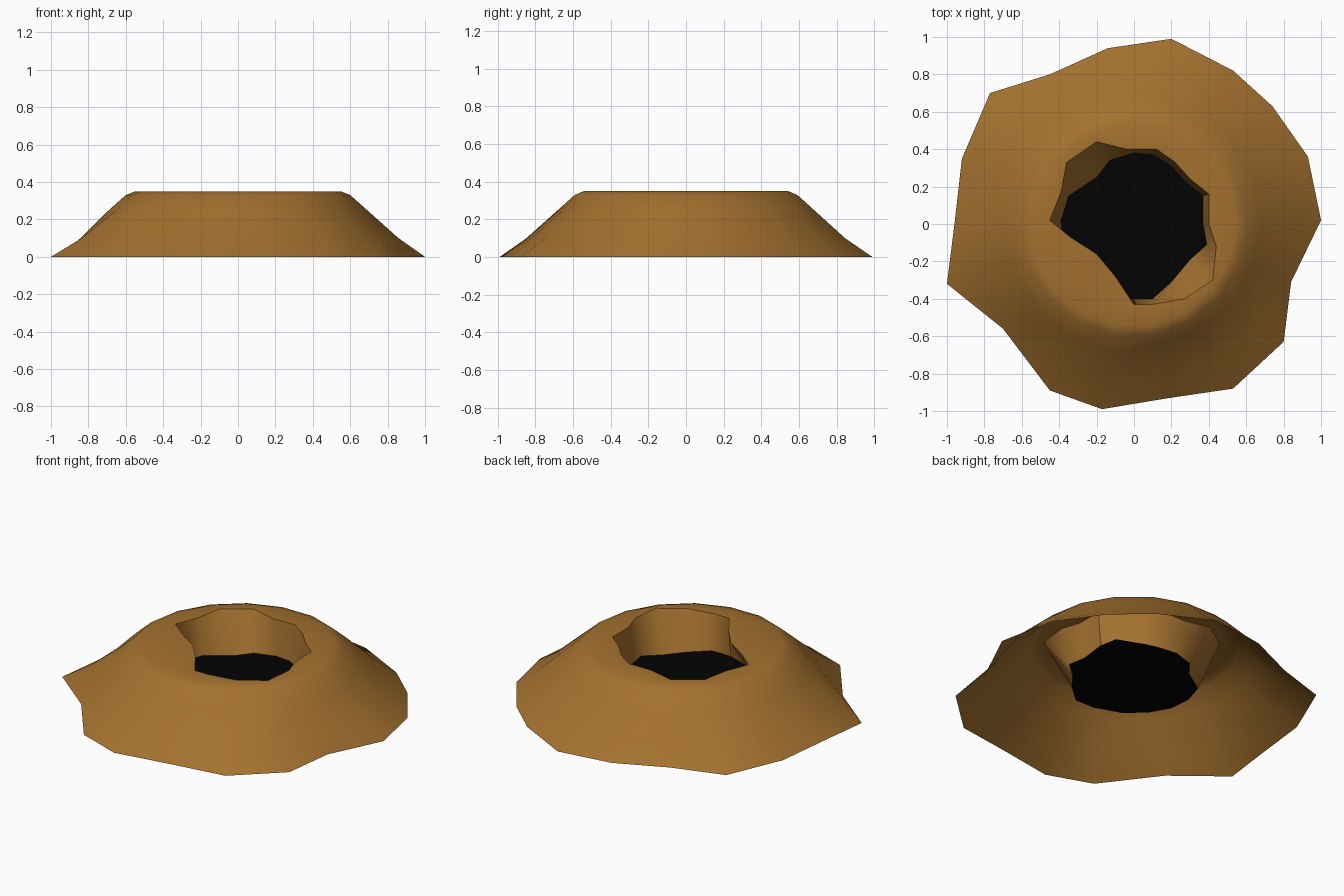
import bpy, bmesh, math

if "Cube" in bpy.data.objects:
    bpy.data.objects.remove(bpy.data.objects["Cube"])

def material(name, rgb):
    m = bpy.data.materials.new(name)
    m.diffuse_color = (*rgb, 1)
    m.use_nodes = True
    m.node_tree.nodes["Principled BSDF"].inputs["Base Color"].default_value = m.diffuse_color
    return m

def polar(r):
    return [(r * math.cos(i * math.tau / 18), r * math.sin(i * math.tau / 18)) for i in range(18)]

# Irregular outlines, 18 points each, counter-clockwise from +x
base = [(1, .02), (.93, .36), (.74, .63), (.53, .82), (.2, .99), (-.14, .94),
        (-.45, .8), (-.77, .7), (-.92, .35), (-.96, 0), (-1, -.32), (-.7, -.56),
        (-.45, -.89), (-.17, -.99), (.19, -.93), (.53, -.88), (.8, -.63), (.84, -.31)]
rim = [(.4, .0), (.4, .16), (.3, .24), (.22, .33), (.12, .4), (-.04, .4),
       (-.2, .44), (-.36, .33), (-.39, .17), (-.45, .02), (-.34, -.07), (-.2, -.16),
       (-.1, -.28), (0, -.43), (.1, -.43), (.27, -.4), (.42, -.3), (.44, -.12)]
pit = [(.37, 0), (.37, .15), (.28, .22), (.2, .31), (.1, .37), (0, .38),
       (-.13, .34), (-.2, .25), (-.35, .15), (-.39, .02), (-.38, -.12), (-.31, -.24),
       (-.2, -.34), (-.03, -.4), (.1, -.4), (.2, -.31), (.3, -.19), (.39, -.11)]
FLOOR = .13

def level(pts, z):
    return [(x, y, z) for x, y in pts]

# Foot of the slope: follows the base outline, but less strongly
foot = []
for x, y in base:
    r = math.hypot(x, y)
    k = (.85 + .4 * (r - .98)) / r
    foot.append((x * k, y * k))
# Upper slope, slightly hollowed at the front right
upper = polar(.69)
for i, k in ((14, .96), (15, .95), (16, .98), (17, .97)):
    upper[i] = (upper[i][0] * k, upper[i][1] * k)
rings = [level(base, 0), level(foot, .1), level(upper, .25), level(polar(.6), .33),
         level(polar(.55), .35), level(rim, .35), level(pit, FLOOR)]

def mesh_object(name, bm, mat):
    me = bpy.data.meshes.new(name)
    bm.to_mesh(me)
    bm.free()
    ob = bpy.data.objects.new(name, me)
    bpy.context.collection.objects.link(ob)
    me.materials.append(mat)
    return ob

# Earth mound: slope, flat top and pit wall, open below
bm = bmesh.new()
loops = [[bm.verts.new(p) for p in ring] for ring in rings]
for a, b in zip(loops, loops[1:]):
    for i in range(18):
        j = (i + 1) % 18
        bm.faces.new((a[i], a[j], b[j], b[i]))
mound = mesh_object("crater_mound", bm, material("earth brown", (.37, .165, .028)))
bpy.context.view_layer.objects.active = mound
mound.select_set(True)
bpy.ops.object.shade_smooth_by_angle(angle=math.radians(50))

# Dark pit floor, reaching past the wall at the back right
floor = list(pit)
floor[1:4] = [(.39, .17), (.37, .28), (.22, .34)]
bm = bmesh.new()
bm.faces.new([bm.verts.new((x, y, FLOOR)) for x, y in floor])
mesh_object("pit_floor", bm, material("black", (.001, .001, .001)))
